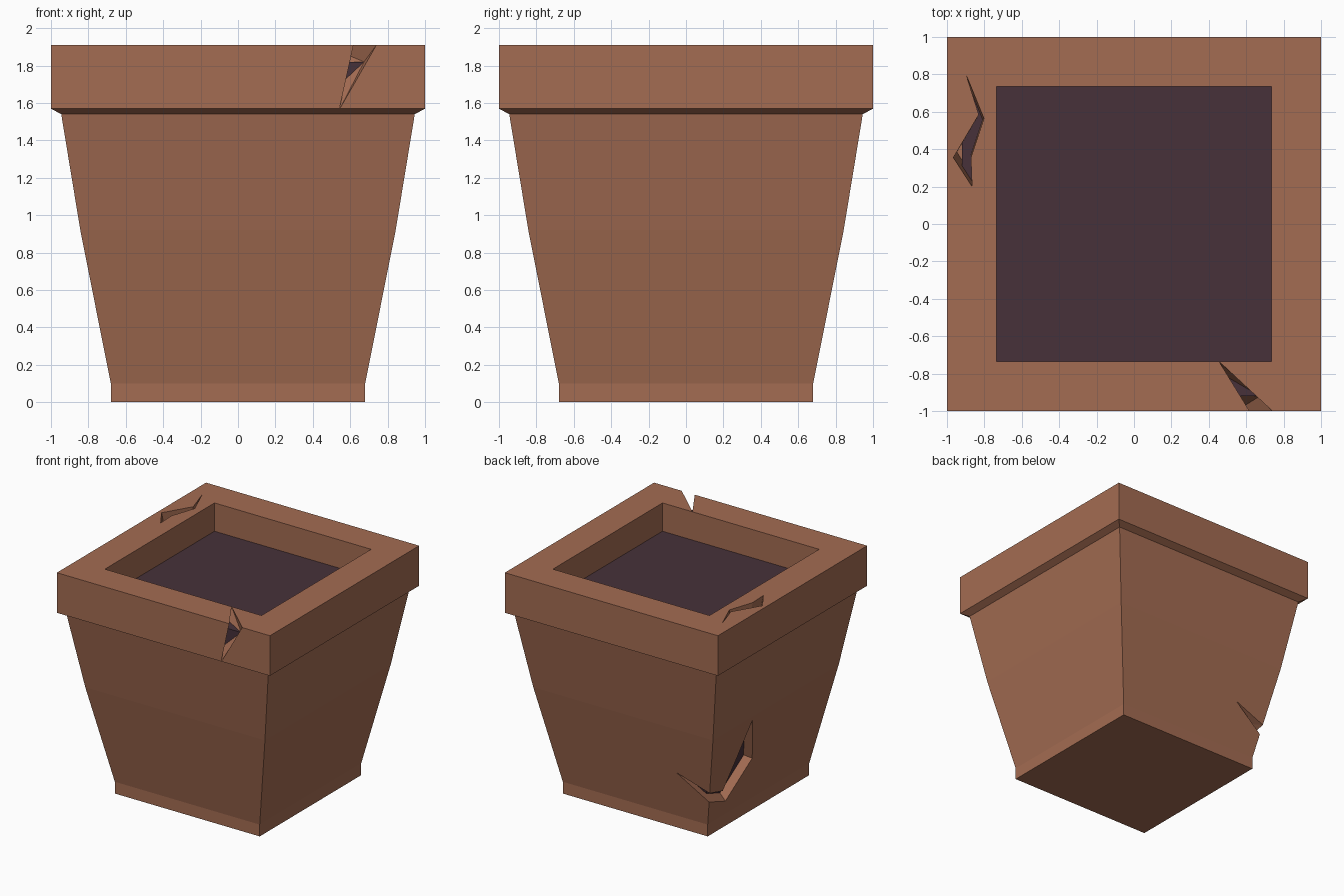
import bpy, bmesh
from mathutils import Vector

if "Cube" in bpy.data.objects:
    bpy.data.objects.remove(bpy.data.objects["Cube"])


def material(name, rgb):
    m = bpy.data.materials.new(name)
    m.diffuse_color = (*rgb, 1)
    m.use_nodes = True
    m.node_tree.nodes["Principled BSDF"].inputs["Base Color"].default_value = m.diffuse_color
    return m


terracotta = material("terracotta", (0.37, 0.15, 0.085))
dark_soil = material("dark_soil", (0.063, 0.031, 0.042))


def finish(name, bm, mat=None):
    bmesh.ops.remove_doubles(bm, verts=bm.verts, dist=1e-5)
    bmesh.ops.recalc_face_normals(bm, faces=bm.faces)
    me = bpy.data.meshes.new(name)
    bm.to_mesh(me)
    bm.free()
    if mat:
        me.materials.append(mat)
    ob = bpy.data.objects.new(name, me)
    bpy.context.collection.objects.link(ob)
    return ob


def square_profile(name, profile, mat):
    """Sweep a (half width, height) profile round a square, capped at both ends."""
    bm = bmesh.new()
    rings = [[bm.verts.new((sx * h, sy * h, z)) for sx, sy in
              ((-1, -1), (1, -1), (1, 1), (-1, 1))] for h, z in profile]
    for a, b in zip(rings, rings[1:]):
        for i in range(4):
            j = (i + 1) % 4
            bm.faces.new((a[i], a[j], b[j], b[i]))
    bm.faces.new(rings[0][::-1])
    bm.faces.new(rings[-1])
    return finish(name, bm, mat)


def crack_cutter(name, upper, lower, focus, depth):
    """Jagged band between two edges, tapering inward to a focus point."""
    bm = bmesh.new()
    f = Vector(focus)
    secs = []
    for u, l in zip(upper, lower):
        u, l = Vector(u), Vector(l)
        secs.append([f + (p - f) * k for p, k in
                     ((u, 1.03), (l, 1.03), (l, depth), (u, depth))])
    for a, b in zip(secs, secs[1:]):
        for i in range(4):
            j = (i + 1) % 4
            pts = []
            for p in (a[i], a[j], b[j], b[i]):
                if all((p - q).length > 1e-5 for q in pts):
                    pts.append(p)
            for k in range(1, len(pts) - 1):
                bm.faces.new([bm.verts.new(p) for p in (pts[0], pts[k], pts[k + 1])])
    return finish(name, bm)


# Pot with thick rim and recess
pot = square_profile("pot", [(.68, 0), (.68, .1), (.843, .92), (.945, 1.54), (1, 1.57),
                             (1, 1.91), (.735, 1.91), (.735, 1.6)], terracotta)

# Soil and dark core seen inside the cracks
square_profile("soil", [(.59, .09), (.755, .92), (.855, 1.6), (.92, 1.65), (.92, 1.82),
                        (.80, 1.82), (.80, 1.67)], dark_soil)

# Notch through the front rim edge
bm = bmesh.new()
deep = Vector((.674, -.92, 1.82))
for p in ((.62, -1, 1.91), (.74, -1, 1.91), (.545, -1, 1.57), (.46, -.74, 1.91), deep):
    bm.verts.new(deep + (Vector(p) - deep) * 1.02)
bmesh.ops.convex_hull(bm, input=bm.verts)
cutters = [finish("rim_notch_cutter", bm)]

# Zigzag crack in the rim top, left side
tip_a, tip_b = (-.898, .80, 1.91), (-.866, .20, 1.91)
cutters.append(crack_cutter(
    "rim_crack_cutter",
    [tip_a, (-.802, .564, 1.91), (-.872, .355, 1.91), tip_b],
    [tip_a, (-.83, .585, 1.91), (-.966, .355, 1.91), tip_b],
    (-.87, .5, 1.0), .8))

# Crack round the lower back left corner
tip_a, tip_b = (-.44, .76, .51), (-.833, .30, .885)
cutters.append(crack_cutter(
    "corner_crack_cutter",
    [tip_a, (-.74, .74, .405), (-.73, .55, .35), (-.778, .43, .60), tip_b],
    [tip_a, (-.723, .723, .32), (-.705, .48, .23), (-.758, .197, .50), tip_b],
    (0, .1, .5), .78))

# Cut the cracks, then drop the cutters
for c in cutters:
    c.hide_render = True
    mod = pot.modifiers.new(c.name, 'BOOLEAN')
    mod.operation = 'DIFFERENCE'
    mod.solver = 'EXACT'
    mod.object = c
bpy.context.view_layer.update()
cut = bpy.data.meshes.new_from_object(pot.evaluated_get(bpy.context.evaluated_depsgraph_get()))
pot.modifiers.clear()
pot.data = cut
cut.materials.clear()
cut.materials.append(terracotta)
for poly in cut.polygons:
    poly.material_index = 0
for c in cutters:
    bpy.data.objects.remove(c)
